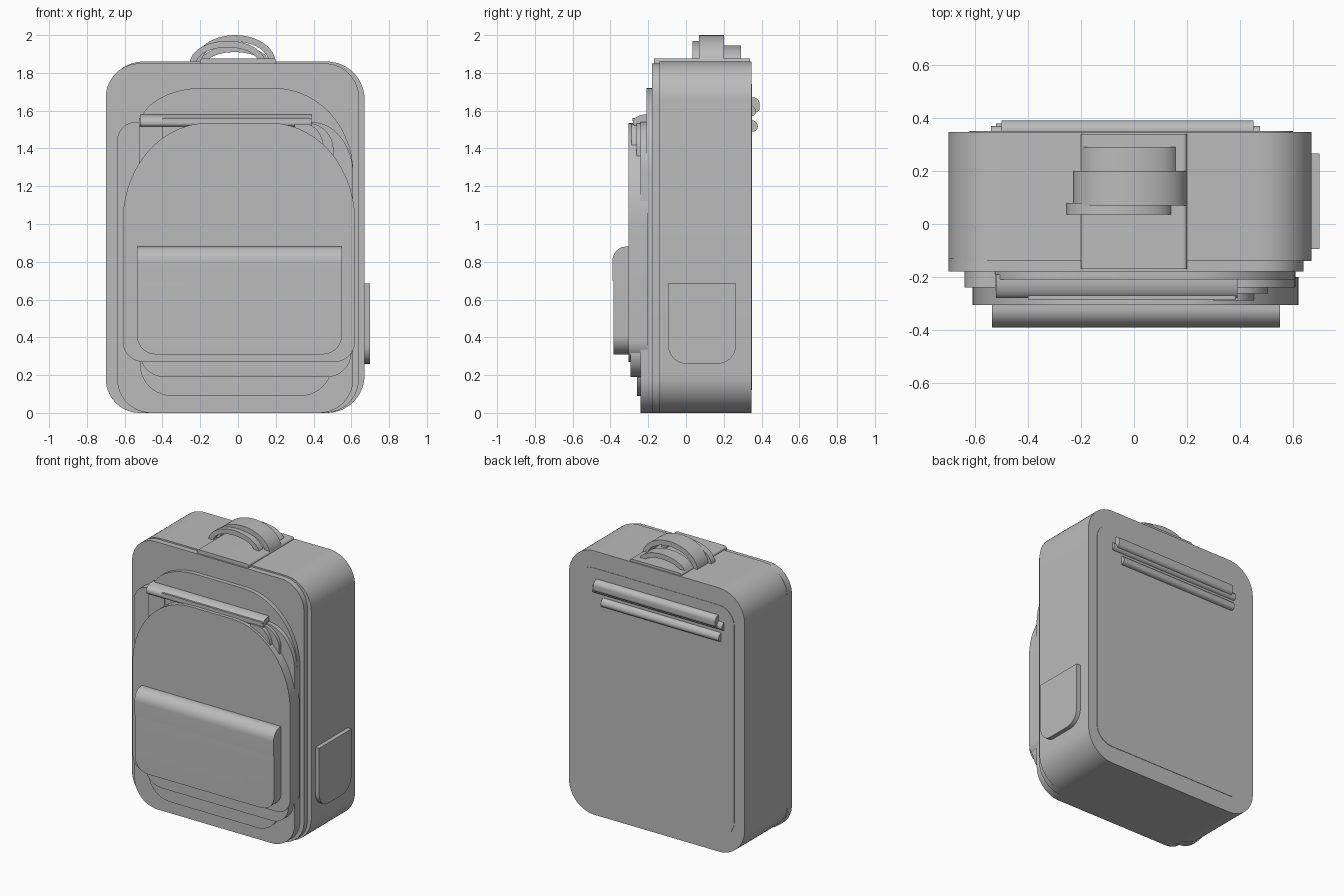
import bpy, bmesh, math

cube = bpy.data.objects.get("Cube")
if cube:
    bpy.data.objects.remove(cube)

fabric = bpy.data.materials.new("grey fabric")
fabric.use_nodes = True
GREY = (0.5, 0.5, 0.5, 1)
fabric.diffuse_color = GREY
fabric.node_tree.nodes["Principled BSDF"].inputs["Base Color"].default_value = GREY


def prism(name, outline, start, end, axis):
    """Extrude a 2D outline: axis 'y' takes (x, z) points, axis 'x' takes (y, z)."""
    bm = bmesh.new()
    place = (lambda p, d: (p[0], d, p[1])) if axis == "y" else (lambda p, d: (d, *p))
    a, b = ([bm.verts.new(place(p, d)) for p in outline] for d in (start, end))
    bm.faces.new(a)
    bm.faces.new(b[::-1])
    for i in range(len(a)):
        j = (i + 1) % len(a)
        bm.faces.new((a[j], a[i], b[i], b[j]))
    bmesh.ops.recalc_face_normals(bm, faces=bm.faces)
    mesh = bpy.data.meshes.new(name)
    bm.to_mesh(mesh)
    bm.free()
    obj = bpy.data.objects.new(name, mesh)
    bpy.context.collection.objects.link(obj)
    mesh.materials.append(fabric)
    return obj


def rounded(u0, u1, v0, v1, corners, steps=14):
    """Rectangle with elliptical corners: lower low, lower high, upper high, upper low."""
    points = []
    places = [(u0, v0, 1, 1, 180), (u1, v0, -1, 1, 270),
              (u1, v1, -1, -1, 0), (u0, v1, 1, -1, 90)]
    for (u, v, su, sv, first), radius in zip(places, corners):
        if not radius:
            points.append((u, v))
            continue
        ru, rv = radius if isinstance(radius, tuple) else (radius, radius)
        for i in range(steps + 1):
            t = math.radians(first + 90 * i / steps)
            points.append((u + su * ru + ru * math.cos(t),
                           v + sv * rv + rv * math.sin(t)))
    return points


def panel(name, u0, u1, v0, v1, start, end, corners, axis="y"):
    return prism(name, rounded(u0, u1, v0, v1, corners), start, end, axis)


# Main bag shell
panel("bag_body", -0.70, 0.67, 0, 1.86, -0.14, 0.347, [0.2] * 4)
panel("front_rim", -0.70, 0.64, 0, 1.85, -0.18, -0.13, [0.18] * 4)
panel("back_padding", -0.62, 0.6, 0.12, 1.74, 0.34, 0.35, [0.12] * 4)
panel("top_strip", -0.2, 0.2, 1.84, 1.877, -0.17, 0.34, [0, 0, 0.015, 0.015])

# Layered front panels
panel("upper_front_panel", -0.53, 0.61, 0.2, 1.72, -0.21, -0.17,
      [0.1, 0.1, (0.42, 0.45), (0.34, 0.22)])
panel("front_panel", -0.64, 0.61, 0, 1.54, -0.24, -0.17,
      [0.18, 0.18, (0.22, 0.28), 0.1])
panel("lower_front_panel", -0.52, 0.5, 0.09, 1.0, -0.26, -0.2, [0.17, 0.17, 0, 0])
panel("lower_front_trim", -0.52, 0.6, 0.19, 1.0, -0.295, -0.2, [0.13, 0.13, 0, 0])

# Large arched pocket and the folds beside its opening
panel("large_pocket", -0.61, 0.62, 0.27, 1.535, -0.305, -0.2,
      [0.11, 0.11, (0.45, 0.52), (0.45, 0.52)])
panel("inner_fold", 0.3, 0.455, 1.2, 1.53, -0.288, -0.2, [0, 0, (0.1, 0.14), 0])
panel("outer_fold", 0.3, 0.505, 1.2, 1.535, -0.262, -0.2, [0, 0, (0.14, 0.14), 0])
panel("left_fold", -0.525, -0.4, 1.27, 1.56, -0.25, -0.19, [0, 0, 0, 0])

# Rolled zip cover
panel("zip_cover", -0.28, -0.19, 1.515, 1.58, -0.52, 0.39,
      [0.02, 0, 0, (0.07, 0.04)], "x")
panel("zip_ridge", -0.4, 0.385, 1.545, 1.56, -0.284, -0.25, [0.007] * 4)

# Low front pocket with rolled flap
low_pocket = panel("low_pocket", -0.385, -0.28, 0.31, 0.87, -0.535, 0.55,
                   [0, 0, 0, (0.06, 0.07)], "x")
bm = bmesh.new()
bm.from_mesh(low_pocket.data)
lower_ends = [e for e in bm.edges
              if all(v.co.z < 0.32 for v in e.verts)
              and abs(e.verts[0].co.y - e.verts[1].co.y) > 0.05]
bmesh.ops.bevel(bm, geom=lower_ends, offset=0.1, segments=10, profile=0.5,
                affect="EDGES")
bm.to_mesh(low_pocket.data)
bm.free()
panel("low_pocket_flap", -0.39, -0.28, 0.7, 0.88, -0.535, 0.55,
      [0, 0, 0, (0.07, 0.08)], "x")

# Side pocket
panel("left_side_pocket", -0.095, 0.265, 0.26, 0.685, 0.66, 0.70,
      [0.1, 0.1, 0, 0], "x")


# Carry handle: three arched bands side by side
def band(name, x0, x1, top, y0, y1, thickness=0.035):
    middle, half, base = (x0 + x1) / 2, (x1 - x0) / 2, 1.85
    arc = [math.pi * i / 24 for i in range(25)]
    outer = [(middle + half * math.cos(t), base + (top - base) * math.sin(t))
             for t in arc]
    inner = [(middle + (half - thickness) * math.cos(t),
              base + (top - base - thickness) * math.sin(t)) for t in reversed(arc)]
    prism(name, outer + inner, y0, y1, "y")


band("handle_front_band", -0.255, 0.145, 1.97, 0.035, 0.08)
band("handle_middle_band", -0.23, 0.2, 2.0, 0.07, 0.2)
band("handle_back_band", -0.2, 0.165, 1.945, 0.2, 0.29)

# Rolled strap bars on the back
for name, x0, x1, z0, z1, depth in (
        ("upper_strap_roll", -0.5, 0.45, 1.59, 1.67, 0.39),
        ("upper_strap_core", -0.54, 0.475, 1.57, 1.63, 0.37),
        ("lower_strap_roll", -0.52, 0.4, 1.49, 1.55, 0.38)):
    panel(name, 0.33, depth, z0, z1, x0, x1, [0, 0.025, 0.035, 0], "x")

# Smooth the rounded parts, keep the edges sharp
bpy.ops.object.select_all(action="DESELECT")
for obj in bpy.context.scene.objects:
    if obj.type == "MESH":
        obj.select_set(True)
        bpy.context.view_layer.objects.active = obj
bpy.ops.object.shade_smooth_by_angle(angle=math.radians(35))
